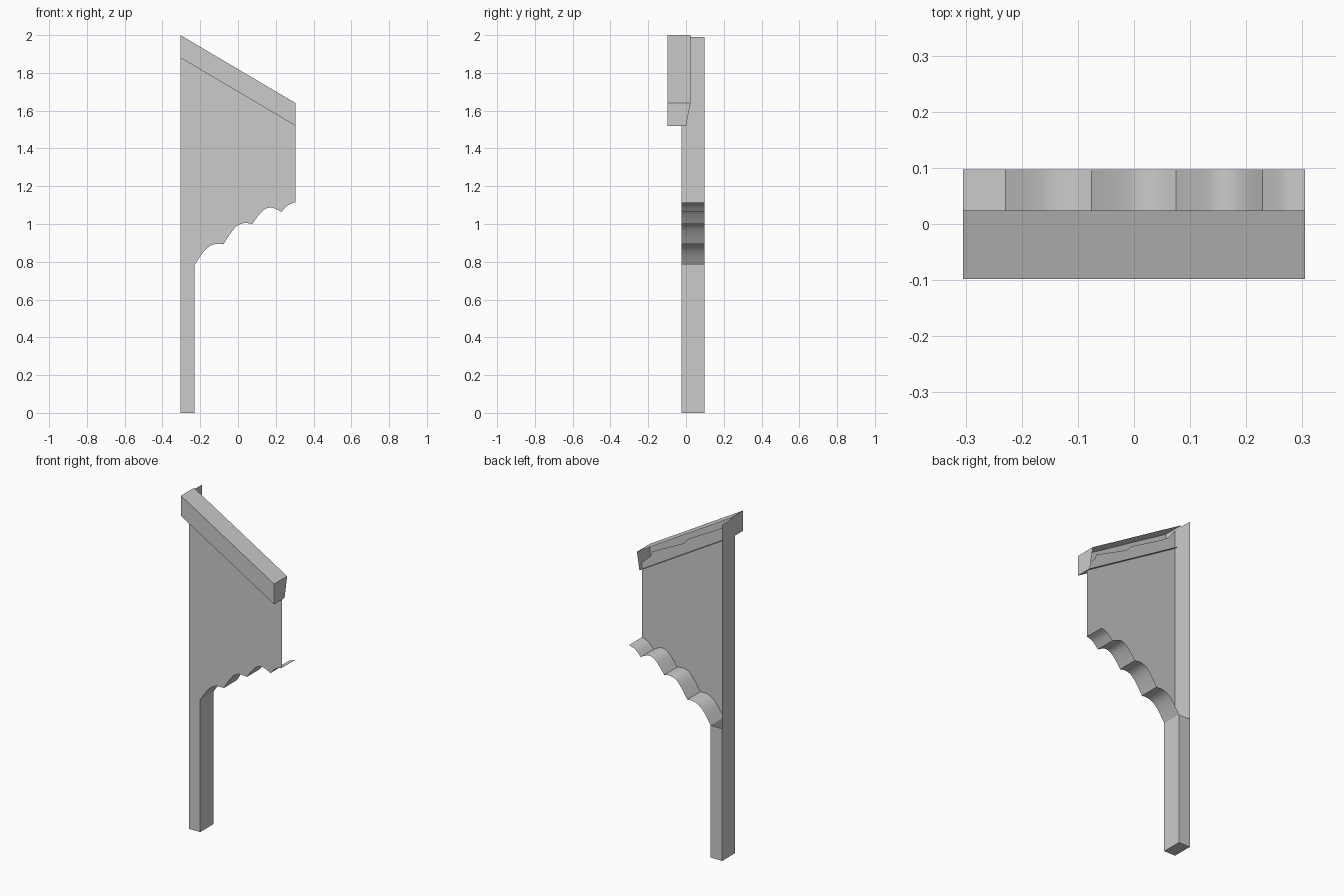
import bpy, math
from mathutils import Vector

if "Cube" in bpy.data.objects:
    bpy.data.objects.remove(bpy.data.objects["Cube"])

L, R = -0.305, 0.305          # left and right ends
FRONT, BACK = -0.025, 0.097   # depth of the bracket walls


def make(name, verts, faces, smooth=False):
    me = bpy.data.meshes.new(name)
    me.from_pydata(verts, [], faces)
    me.update()
    ob = bpy.data.objects.new(name, me)
    bpy.context.collection.objects.link(ob)
    if smooth:
        bpy.ops.object.select_all(action='DESELECT')
        ob.select_set(True)
        bpy.context.view_layer.objects.active = ob
        bpy.ops.object.shade_smooth_by_angle(angle=math.radians(30))
    return ob


def plate(name, pts, y):
    return make(name, [(x, y, z) for x, z in pts], [list(range(len(pts)))])


def wall(name, pts, smooth=False):
    """Open strip along an x-z path, spanning front to back."""
    verts = [(x, y, z) for x, z in pts for y in (FRONT, BACK)]
    faces = [(2*i, 2*i+1, 2*i+3, 2*i+2) for i in range(len(pts) - 1)]
    return make(name, verts, faces, smooth)


def spline(pts, n=3):
    """Catmull-Rom curve through the points of one scallop."""
    p = [Vector(q) for q in pts]
    p = [2*p[0] - p[1]] + p + [2*p[-1] - p[-2]]
    out = []
    for a, b, c, d in zip(p, p[1:], p[2:], p[3:]):
        for k in range(n):
            t = k / n
            out.append(tuple(0.5*(2*b + (c-a)*t + (2*a-5*b+4*c-d)*t*t
                                  + (3*b-a-3*c+d)*t**3)))
    return out


# Scalloped lower edge, one list per scallop
scallops = [
    [(-.23, .783), (-.187, .847), (-.15, .882), (-.112, .895), (-.076, .894)],
    [(-.076, .894), (-.042, .947), (-.005, .99), (.035, 1.005), (.075, 1.0)],
    [(.075, 1.0), (.106, 1.042), (.138, 1.075), (.17, 1.087), (.2, 1.08), (.229, 1.064)],
    [(.229, 1.064), (.265, 1.1), (R, 1.115)],
]
edge = [p for s in scallops for p in spline(s)] + [(R, 1.115)]

# Front panel, its rough top edge hidden inside the cap
top = [(R, 1.56), (.25, 1.61), (.24, 1.64), (.03, 1.745), (0, 1.78),
       (-.2, 1.89), (-.26, 1.93), (L, 1.99)]
plate("front_panel", [(L, 0), (-.23, 0)] + edge + top, FRONT)

# Walls behind the panel, open at the back and right
wall("post_walls", [(L, 1.99), (L, 0), (-.23, 0), (-.23, .783)])
wall("scalloped_underside", edge, smooth=True)
plate("post_back", [(L, 0), (L, .783), (-.23, .783), (-.23, 0)], BACK)

# Sloping cap, open at the back: section as (y, height below the top)
section = [(.024, 0), (-.098, 0), (-.098, -.12), (0, -.12)]
verts = [(x, y, z + h) for x, z in ((L, 2.0), (R, 1.64)) for y, h in section]
faces = [(i, i+1, i+5, i+4) for i in range(3)] + [(3, 2, 1, 0), (4, 5, 6, 7)]
make("sloping_cap", verts, faces)
